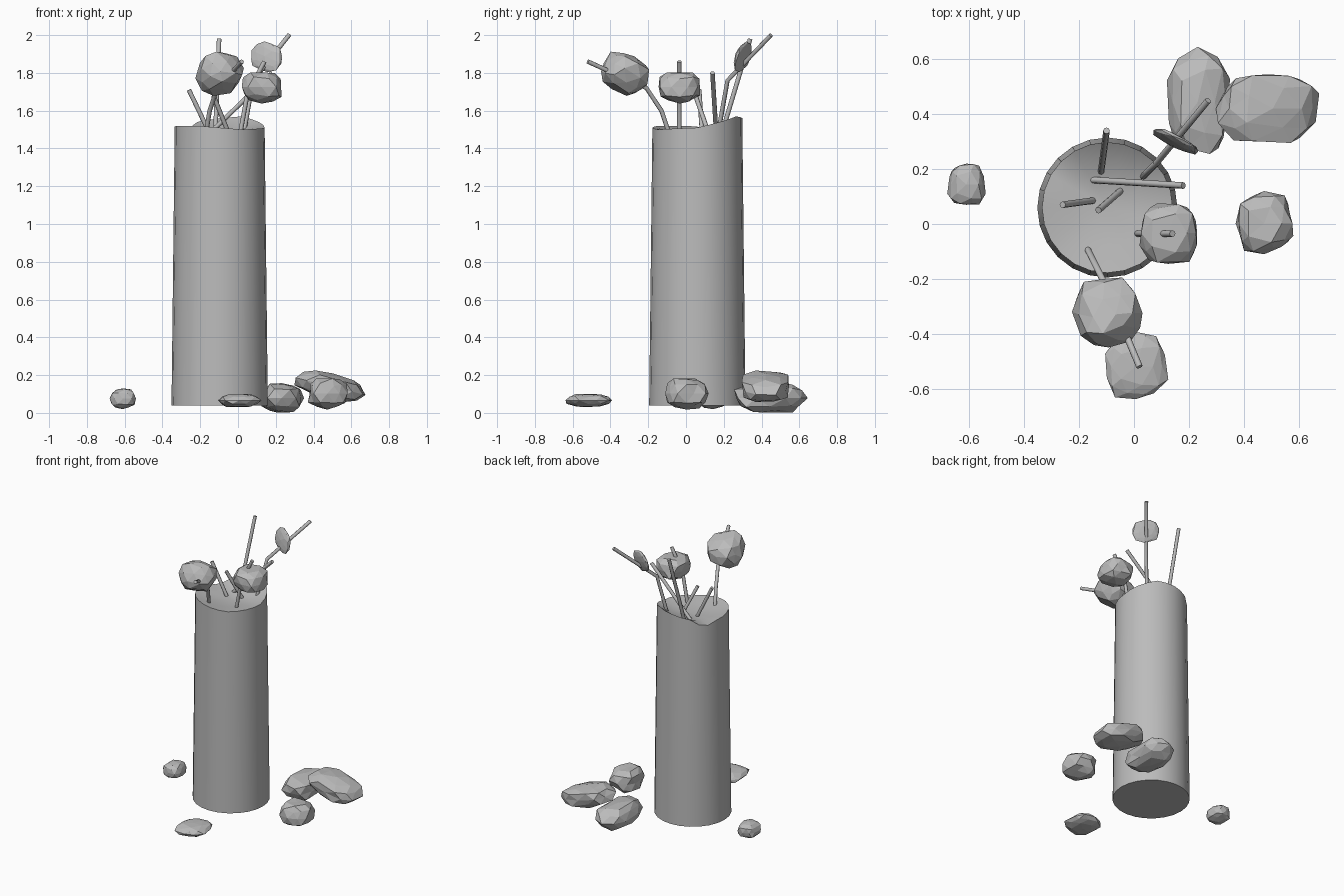
import bpy, bmesh, math, random
from mathutils import Vector, Euler

cube = bpy.data.objects.get("Cube")
if cube:
    bpy.data.objects.remove(cube, do_unlink=True)

GREY = (0.5, 0.5, 0.5, 1)
grey = bpy.data.materials.new("plain_grey")
grey.use_nodes = True
grey.diffuse_color = GREY
for node in grey.node_tree.nodes:
    if node.type == 'BSDF_PRINCIPLED':
        node.inputs["Base Color"].default_value = GREY


def finish(bm, name, smooth=None):
    bmesh.ops.recalc_face_normals(bm, faces=bm.faces)
    mesh = bpy.data.meshes.new(name)
    bm.to_mesh(mesh)
    bm.free()
    mesh.materials.append(grey)
    obj = bpy.data.objects.new(name, mesh)
    bpy.context.collection.objects.link(obj)
    if smooth:
        bpy.ops.object.select_all(action='DESELECT')
        obj.select_set(True)
        bpy.context.view_layer.objects.active = obj
        bpy.ops.object.shade_smooth_by_angle(angle=math.radians(smooth))
    return obj


def ring(bm, centre, radius, sides, heights):
    return [bm.verts.new((centre[0] + radius * math.cos(math.tau * i / sides),
                          centre[1] + radius * math.sin(math.tau * i / sides),
                          heights(360 * i / sides))) for i in range(sides)]


def bridge(bm, a, b):
    for i in range(len(a)):
        j = (i + 1) % len(a)
        bm.faces.new((a[i], a[j], b[j], b[i]))


# Tapered column with a broken rim and a shallow dished top
RIM = [(0, 1.51), (30, 1.54), (60, 1.57), (90, 1.56), (120, 1.54), (143, 1.48),
       (165, 1.51), (195, 1.52), (240, 1.52), (300, 1.50), (360, 1.51)]


def rim_height(angle):
    for (a, za), (b, zb) in zip(RIM, RIM[1:]):
        if a <= angle <= b:
            return za + (zb - za) * (angle - a) / (b - a)


bm = bmesh.new()
mid = (-0.097, 0.06)
base = ring(bm, mid, 0.255, 24, lambda a: 0.04)
rim = ring(bm, mid, 0.238, 24, rim_height)
dish = ring(bm, mid, 0.14, 24, lambda a: 1.49)
bridge(bm, base, rim)
bridge(bm, rim, dish)
bm.faces.new(base)
centre = bm.verts.new((*mid, 1.475))
for i in range(24):
    bm.faces.new((dish[i - 1], dish[i], centre))
finish(bm, "broken_column", 40)


# Twigs: thin tubes along short paths
def twig(name, points, radius=0.012, sides=8):
    bm = bmesh.new()
    pts = [Vector(p) for p in points]
    rings = []
    for i, p in enumerate(pts):
        d = (pts[min(i + 1, len(pts) - 1)] - pts[max(i - 1, 0)]).normalized()
        u = d.cross(Vector((0, 1, 0.1))).normalized()
        v = d.cross(u)
        rings.append([bm.verts.new(p + radius * (u * math.cos(t) + v * math.sin(t)))
                      for t in (math.tau * k / sides for k in range(sides))])
    for a, b in zip(rings, rings[1:]):
        bridge(bm, a, b)
    bm.faces.new(rings[0])
    bm.faces.new(rings[-1])
    finish(bm, name, 50)


twig("back_twig", [(-0.12, 0.19, 1.48), (-0.10, 0.34, 1.98)])
twig("crossing_twig", [(-0.15, 0.16, 1.48), (0.18, 0.14, 1.80)])
twig("side_twig", [(-0.15, 0.085, 1.48), (-0.26, 0.07, 1.71)])
twig("middle_twig", [(-0.05, 0.12, 1.48), (-0.13, 0.05, 1.68)])
twig("petal_stem", [(0.03, 0.17, 1.48), (0.08, 0.22, 1.76), (0.27, 0.45, 2.0)])
twig("small_bud_stem", [(0.01, -0.035, 1.47), (0.05, -0.035, 1.69), (0.14, -0.035, 1.86)])
twig("large_bud_stem", [(-0.17, -0.09, 1.48), (-0.15, -0.13, 1.60), (-0.11, -0.21, 1.72),
                        (0.02, -0.52, 1.86)])


# Faceted lumps for buds and stones: a boxy, jittered sphere fitted to a size
def lump(name, loc, size, turn=(0, 0, 0), seed=1, power=0.8):
    rnd = random.Random(seed)
    bm = bmesh.new()
    bmesh.ops.create_icosphere(bm, subdivisions=2, radius=1)
    for v in bm.verts:
        v.co = Vector([math.copysign(abs(c) ** power, c) for c in v.co])
        v.co *= rnd.uniform(0.88, 1.08)
    lo = [min(v.co[k] for v in bm.verts) for k in range(3)]
    hi = [max(v.co[k] for v in bm.verts) for k in range(3)]
    rot = Euler([math.radians(a) for a in turn]).to_matrix()
    for v in bm.verts:
        fit = Vector([((v.co[k] - lo[k]) / (hi[k] - lo[k]) - 0.5) * size[k] for k in range(3)])
        v.co = rot @ fit + Vector(loc)
    finish(bm, name)


lump("small_bud", (0.125, -0.035, 1.72), (0.21, 0.22, 0.165), seed=2)
lump("large_bud", (-0.10, -0.315, 1.797), (0.24, 0.26, 0.20), (-30, 0, 20), seed=3)
lump("flat_petal", (0.15, 0.30, 1.885), (0.19, 0.035, 0.15), (-14, 20, -30), seed=4, power=1)

lump("left_stone", (0.475, 0.005, 0.10), (0.21, 0.23, 0.165), seed=5)
lump("right_stone", (-0.61, 0.145, 0.075), (0.14, 0.15, 0.11), seed=6)
lump("front_stone", (0.01, -0.515, 0.066), (0.23, 0.245, 0.07), seed=7, power=0.9)
lump("back_stone", (0.235, 0.45, 0.08), (0.23, 0.39, 0.155), seed=8)
lump("leaning_stone", (0.49, 0.42, 0.14), (0.38, 0.25, 0.14), (0, 14, 0), seed=9)
